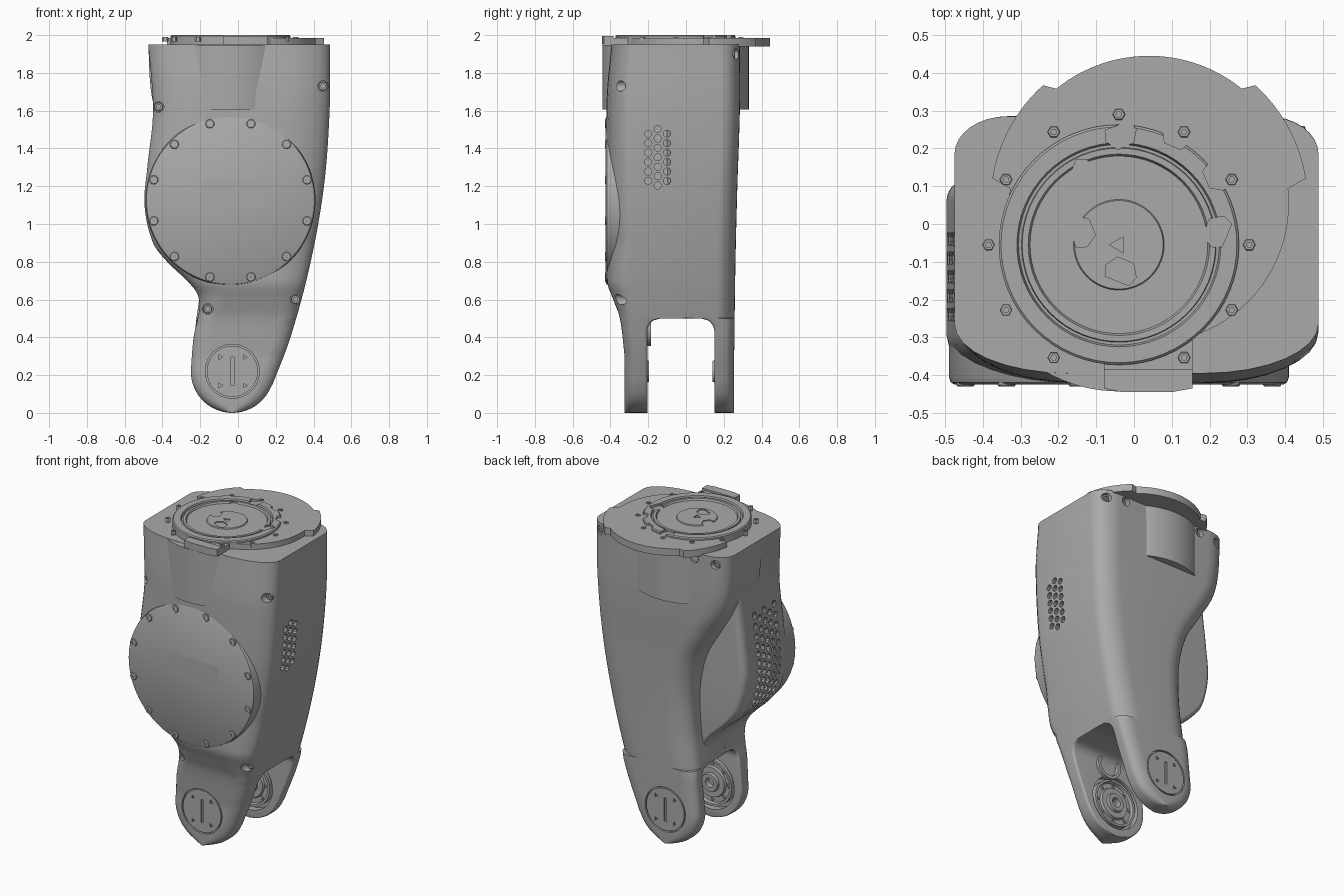
import bpy, bmesh
from math import sin, cos, pi, sqrt, radians
from mathutils import Vector, Matrix

if "Cube" in bpy.data.objects:
    bpy.data.objects.remove(bpy.data.objects["Cube"])

grey = bpy.data.materials.new("plain_grey")
grey.use_nodes = True
grey.diffuse_color = (0.4, 0.4, 0.4, 1)
grey.node_tree.nodes["Principled BSDF"].inputs["Base Color"].default_value = (0.4, 0.4, 0.4, 1)

FRONT, BACK, UP = Vector((0, -1, 0)), Vector((0, 1, 0)), Vector((0, 0, 1))
TOP = 1.95
MOTOR = Vector((-0.04, -0.055, 0))      # vertical motor axis
DRUM = Vector((-0.04, 0, 1.125))        # horizontal drum axis
FOOT = Vector((-0.03, 0, 0.22))         # lower joint axis


# ---------- helpers ----------
def finish(name, bm, smooth=True):
    bmesh.ops.recalc_face_normals(bm, faces=bm.faces)
    mesh = bpy.data.meshes.new(name)
    bm.to_mesh(mesh)
    bm.free()
    mesh.materials.append(grey)
    obj = bpy.data.objects.new(name, mesh)
    bpy.context.collection.objects.link(obj)
    if smooth:
        shade(obj)
    return obj


def activate(obj):
    bpy.ops.object.select_all(action='DESELECT')
    obj.select_set(True)
    bpy.context.view_layer.objects.active = obj


def shade(obj):
    activate(obj)
    bpy.ops.object.shade_smooth_by_angle(angle=radians(32))


def spin(bm, profile, loc, axis, segs=24):
    """Revolve (radius, height) points about an axis through loc."""
    place = Matrix.Translation(loc) @ axis.to_track_quat('Z', 'Y').to_matrix().to_4x4()
    rings = []
    for r, h in profile:
        count = segs if r > 0 else 1
        rings.append([bm.verts.new(place @ Vector((r * cos(2 * pi * i / segs), r * sin(2 * pi * i / segs), h)))
                      for i in range(count)])
    for a, b in zip(rings, rings[1:]):
        for i in range(segs):
            j = (i + 1) % segs
            quad = [a[i % len(a)], a[j % len(a)], b[j % len(b)], b[i % len(b)]]
            bm.faces.new(list(dict.fromkeys(quad)))


def lathe(name, profile, spots, segs=24):
    bm = bmesh.new()
    for loc, axis in spots:
        spin(bm, profile, loc, axis, segs)
    return finish(name, bm)


def rod(r, low, high):
    return [(0, low), (r, low), (r, high), (0, high)]


def slab(name, outline, low, high, axis=UP, loc=Vector()):
    """Extrude a flat outline along an axis."""
    place = Matrix.Translation(loc) @ axis.to_track_quat('Z', 'Y').to_matrix().to_4x4()
    bm = bmesh.new()
    a, b = ([bm.verts.new(place @ Vector((x, y, h))) for x, y in outline] for h in (low, high))
    bm.faces.new(a)
    bm.faces.new(b)
    for i in range(len(a)):
        j = (i + 1) % len(a)
        bm.faces.new((a[i], a[j], b[j], b[i]))
    return finish(name, bm)


def cut(obj, cutter):
    mod = obj.modifiers.new("cut", 'BOOLEAN')
    mod.object, mod.operation, mod.solver = cutter, 'DIFFERENCE', 'EXACT'
    activate(obj)
    bpy.ops.object.modifier_apply(modifier=mod.name)
    bpy.data.objects.remove(cutter)
    shade(obj)


def smooth_curve(table, z):
    """Smooth interpolation through (z, value) points."""
    if z <= table[0][0]:
        return table[0][1]
    for k in range(len(table) - 1):
        (z0, v0), (z1, v1) = table[k], table[k + 1]
        if z <= z1:
            before, after = table[max(k - 1, 0)], table[min(k + 2, len(table) - 1)]
            m0 = (v1 - before[1]) / (z1 - before[0]) * (z1 - z0)
            m1 = (after[1] - v0) / (after[0] - z0) * (z1 - z0)
            t = (z - z0) / (z1 - z0)
            return (v0 * (1 + 2 * t) * (1 - t) ** 2 + m0 * t * (1 - t) ** 2
                    + v1 * t * t * (3 - 2 * t) + m1 * t * t * (t - 1))
    return table[-1][1]


def section(x0, x1, y0, y1, radii):
    """Rectangle with elliptical corners: front left, front right, back right, back left."""
    pts = []
    for k, (rx, ry) in enumerate(radii):
        rx, ry = min(rx, (x1 - x0) * 0.48), min(ry, (y1 - y0) * 0.48)
        cx = x1 - rx if k in (1, 2) else x0 + rx
        cy = y1 - ry if k > 1 else y0 + ry
        for i in range(9):
            a = pi + (k + i / 8) * pi / 2
            pts.append((cx + rx * cos(a), cy + ry * sin(a)))
    return pts


# ---------- outlines of the two housing halves ----------
RIGHT = [(.148, .182), (.4, .278), (.8, .385), (1.2, .455), (1.6, .485), (TOP, .488)]
LEFT_FRONT = [(.22, -.25), (.4, -.235), (.55, -.205), (.63, -.215), (.7, -.27), (.8, -.375), (.9, -.45),
              (1.1, -.495), (1.3, -.48), (1.6, -.45), (TOP, -.475)]
LEFT_BACK = [(.22, -.25), (.5, -.22), (.75, -.185), (1, -.18), (1.22, -.23), (1.41, -.34),
             (1.55, -.42), (1.7, -.46), (TOP, -.475)]
FACE_FRONT = [(.3, -.325), (.5, -.35), (.6, -.385), (.7, -.418), (1.65, -.42), (TOP, -.395)]
FACE_BACK = [(.3, .255), (.8, .262), (1.2, .272), (1.6, .285), (TOP, .285)]
levels = [.22 * (1 - cos(pi / 2 * (i + .3) / 14)) for i in range(14)]
levels += [.22 + .02 * i for i in range(11)] + [.43 + .01 * i for i in range(8)] + [.502]
levels += [.52 + (TOP - .52) * i / 70 for i in range(71)]
levels = sorted(levels)


def housing(name, left, front):
    bm, rings = bmesh.new(), []
    for z in levels:
        half = sqrt(max(.22 ** 2 - (z - .22) ** 2, 0))
        x0 = FOOT.x - half if z < .22 else smooth_curve(left, z)
        x1 = FOOT.x + half if z < .148 else smooth_curve(RIGHT, z)
        u = min(max((z - .43) / .07, 0), 1)
        fillet = .07 * (1 - sqrt(1 - u * u))
        leg = z <= .5
        edge = (.015, .015)
        if front:
            y0, y1 = smooth_curve(FACE_FRONT, z), (-.205 + fillet if leg else .11)
            big = (.09, .07) if leg else (.09 + .21 * min((z - .5) / .4, 1), .07 + .06 * min((z - .5) / .4, 1))
            radii = [big, big, edge if leg else (.002, .002), edge if leg else (.04, .05)]
        else:
            y0, y1 = (.15 - fillet if leg else -.1), smooth_curve(FACE_BACK, z)
            big = (.09, .07) if leg else (.14, .1)
            radii = [edge, edge if leg else (.05, .1), big, big]
        rings.append([bm.verts.new((x, y, z)) for x, y in section(x0, x1, y0, y1, radii)])
    for a, b in zip(rings, rings[1:]):
        for i in range(len(a)):
            j = (i + 1) % len(a)
            bm.faces.new((a[i], a[j], b[j], b[i]))
    bm.faces.new(rings[0])
    bm.faces.new(rings[-1])
    return finish(name, bm)


front_housing = housing("front_housing", LEFT_FRONT, True)
back_housing = housing("back_housing", LEFT_BACK, False)

# ---------- ventilation holes on both sides ----------
vents = [(Vector((.42, -.15 + .05 * c, 1.353 + .05 * (k - (6 - abs(c)) / 2))), Vector((1, 0, 0)))
         for c in (-1, 0, 1) for k in range(7 - abs(c))]
for c in range(5):
    for k in range(13 - c % 2):
        a = pi + .115 * (k - (12 - c % 2) / 2)
        out = Vector((cos(a), 0, sin(a)))
        vents.append((DRUM + out * .42 + BACK * (-.24 + .05 * c), out))
cut(front_housing, lathe("vent_cutter", rod(.019, 0, .2), vents, 10))

# ---------- sunken housing screws ----------
BOLT = [(0, -.004), (.011, -.004), (.011, .004), (.021, .004), (.024, 0), (.024, -.02), (0, -.02)]
front_screws = [(Vector(p), FRONT) for p in
                ((-.42, -.32, 1.62), (.45, -.32, 1.73), (.305, -.31, .6), (-.16, -.33, .55))]
back_screws = [(Vector((x, .255, z)), BACK) for x, z in ((.43, 1.9), (.3, 1.91), (-.26, 1.91), (-.4, 1.9))]
for body, screws in ((front_housing, front_screws), (back_housing, back_screws)):
    cut(body, lathe("screw_cutter", rod(.028, -.02, .3), screws, 16))
lathe("housing_screws", BOLT, front_screws + back_screws, 12)

# ---------- front drum cover ----------
lathe("drum_cover", [(0, .2), (.45, .2), (.45, .405), (.445, .419), (.435, .425), (0, .425)], [(DRUM, FRONT)], 96)
lathe("drum_bolts", BOLT, [(DRUM + Vector((.42 * cos(a), -.426, .42 * sin(a))), FRONT)
                           for a in (radians(15 + 30 * i) for i in range(12))], 12)

# ---------- lower joint: outer caps and inner hubs on both legs ----------
HUB = [(0, 0), (.15, 0), (.15, .05), (.135, .05), (.13, .03), (.1, .03), (.095, .045), (.06, .045),
       (.055, .06), (.03, .06), (.03, .02), (0, .02)]
legs = ((front_housing, "front", FRONT, -.325, -.205), (back_housing, "back", BACK, .255, .15))
for body, side, out, outer, inner in legs:
    face = FOOT + BACK * outer
    cut(body, lathe("cap_cutter", rod(.143, -.015, .1), [(face, out)], 48))
    cap = lathe(side + "_joint_cap", rod(.135, -.03, -.001), [(face, out)], 48)
    cut(cap, slab("slot_cutter", [(-.008, -.075), (.008, -.075), (.008, .075), (-.008, .075)], -.012, .1, out, face))
    marks = [(face + Vector((.065 * sx, 0, .075 * sz)), out) for sx in (-1, 1) for sz in (-1, 1)]
    cut(cap, lathe("mark_cutter", rod(.014, -.012, .1), marks, 3))
    # hollow inner side
    well = FOOT + BACK * inner
    cut(body, lathe("well_cutter", rod(.17, -.045, .1), [(well, -out)], 48))
    lathe(side + "_joint_hub", [(r, h - .05) for r, h in HUB], [(well, -out)], 48)
    lathe(side + "_hub_screws", [(r * .5, h * .5) for r, h in BOLT],
          [(well - out * -.018 + Vector((.115 * cos(i * pi / 4), 0, .115 * sin(i * pi / 4))), -out) for i in range(8)], 8)
# drive wheel above the front hub
lathe("drive_wheel", [(0, 0), (.085, 0), (.085, .04), (.065, .04), (.06, .02), (0, .02)],
      [(Vector((.03, -.225, .44)), BACK)], 20)

# ---------- top motor and mounting flange ----------
lathe("motor_barrel", rod(.388, 1.605, TOP - .002), [(MOTOR, UP)], 96)


def flange_radius(deg):
    if 187 <= deg <= 228 or 312 <= deg <= 353:
        return .42
    return .39 if 228 < deg < 312 else .37


slab("mounting_flange", [(MOTOR.x + flange_radius(d) * cos(radians(d)), MOTOR.y + flange_radius(d) * sin(radians(d)))
                         for d in range(0, 360, 3)], TOP - .01, 1.985)
slab("flange_tab", [(-.155, .2), (.08, .2), (.08, .435), (.03, .445), (-.1, .445), (-.155, .435)], TOP, 1.985)
slab("tab_lip", [(-.155, .385), (.08, .385), (.08, .435), (.03, .445), (-.1, .445), (-.155, .435)], 1.98, 1.996)
lathe("flange_bolts", [(r * .7, h) for r, h in BOLT],
      [(MOTOR + Vector((.345 * cos(i * pi / 6), .345 * sin(i * pi / 6), 1.985)), UP) for i in range(12)], 6)

RING = [(0, TOP), (.318, TOP), (.318, 1.994), (.312, 2), (.27, 2), (.265, 1.984), (.258, 1.984), (.256, 1.996),
        (.24, 1.996), (.235, 1.985), (.12, 1.985), (.117, 1.991), (0, 1.991)]
rotor = lathe("output_rotor", RING, [(MOTOR, UP)], 64)
for i in range(8):
    a = i * pi / 4 + pi / 8
    pocket = [(MOTOR.x + r * cos(a + s), MOTOR.y + r * sin(a + s))
              for r, s in ((.165, -.14), (.2, -.22), (.225, -.15), (.225, .15), (.2, .22), (.165, .14))]
    cut(rotor, slab("pocket_cutter", pocket, 1.96, 2.1))
holes = [(MOTOR + Vector((.142 * cos(i * pi / 6), .142 * sin(i * pi / 6), 0)), UP) for i in range(12)]
cut(rotor, lathe("hole_cutter", rod(.012, 1.965, 2.1), holes, 10))
cut(rotor, lathe("centre_cutter", rod(.025, 1.975, 2.1), [(MOTOR, UP)], 3))
